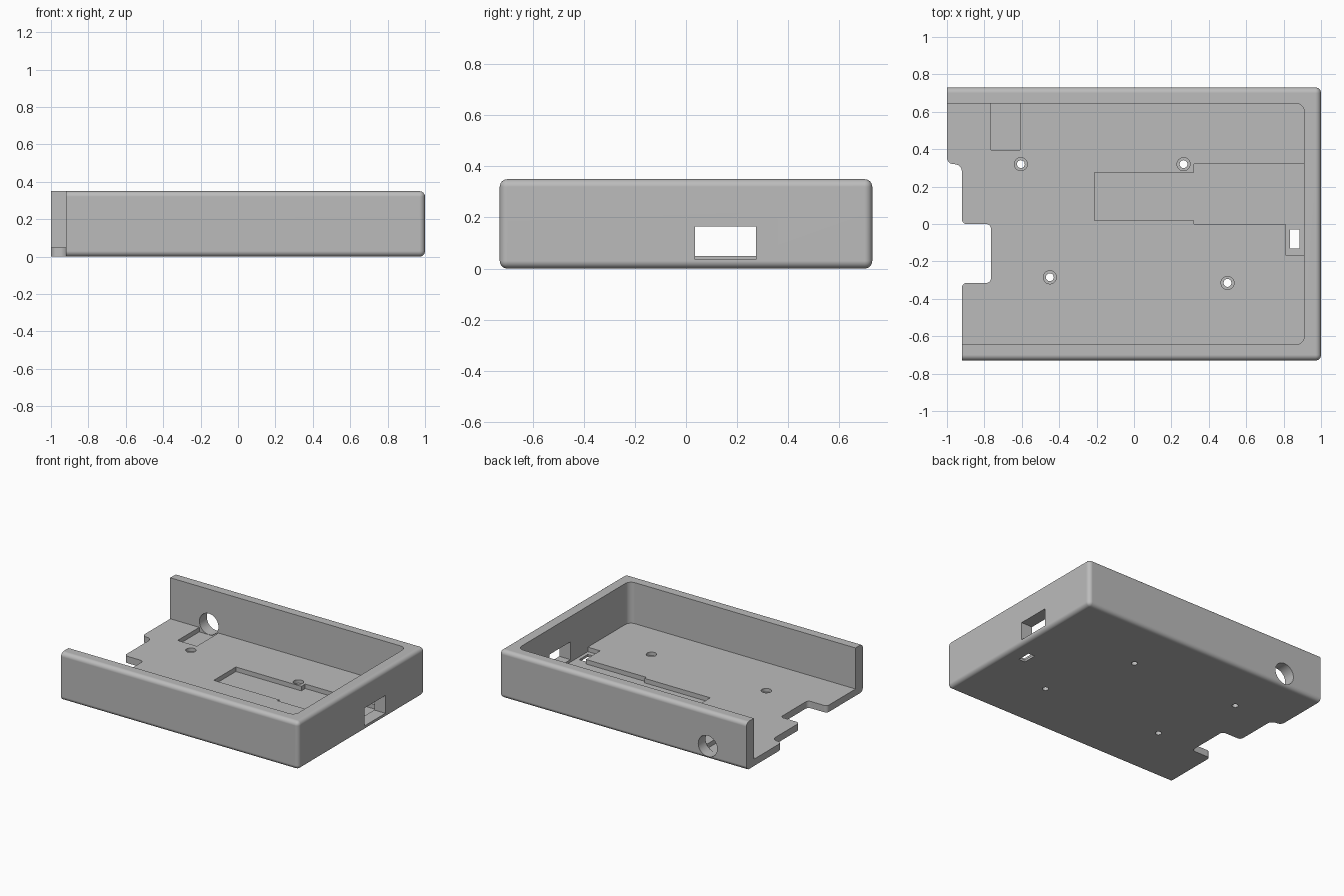
import bpy, bmesh, math
from mathutils import Vector

if "Cube" in bpy.data.objects:
    bpy.data.objects.remove(bpy.data.objects["Cube"], do_unlink=True)

FLOOR, POCKET, HEIGHT = 0.05, 0.017, 0.35

grey = bpy.data.materials.new("plain grey")
grey.use_nodes = True
colour = (0.5, 0.5, 0.5, 1)
grey.diffuse_color = colour
grey.node_tree.nodes["Principled BSDF"].inputs["Base Color"].default_value = colour


def add_object(name, bm):
    bmesh.ops.recalc_face_normals(bm, faces=bm.faces)
    mesh = bpy.data.meshes.new(name)
    bm.to_mesh(mesh)
    bm.free()
    mesh.materials.append(grey)
    obj = bpy.data.objects.new(name, mesh)
    bpy.context.collection.objects.link(obj)
    return obj


def fillet(corners, steps=6):
    """Outline from (x, y, radius) right-angled corners."""
    outline = []
    for i, (x, y, r) in enumerate(corners):
        p = Vector((x, y))
        if r == 0:
            outline.append(p)
            continue
        u = (Vector(corners[i - 1][:2]) - p).normalized() * r
        v = (Vector(corners[(i + 1) % len(corners)][:2]) - p).normalized() * r
        for k in range(steps + 1):
            a = math.pi / 2 * k / steps
            outline.append(p + u * (1 - math.sin(a)) + v * (1 - math.cos(a)))
    return outline


def prism(name, corners, z0, z1):
    bm = bmesh.new()
    face = bm.faces.new([bm.verts.new((p.x, p.y, z0)) for p in fillet(corners)])
    top = bmesh.ops.extrude_face_region(bm, geom=[face])["geom"]
    bmesh.ops.translate(bm, vec=(0, 0, z1 - z0),
                        verts=[g for g in top if isinstance(g, bmesh.types.BMVert)])
    return add_object(name, bm)


def block(name, x0, x1, y0, y1, z0, z1):
    return prism(name, [(x0, y0, 0), (x1, y0, 0), (x1, y1, 0), (x0, y1, 0)], z0, z1)


def cylinder(name, radius, depth, location, along_y=False):
    bm = bmesh.new()
    bmesh.ops.create_cone(bm, cap_ends=True, segments=32, radius1=radius,
                          radius2=radius, depth=depth)
    obj = add_object(name, bm)
    obj.location = location
    if along_y:
        obj.rotation_euler.x = math.pi / 2
    return obj


# Rounded shell, overlong on the open side before trimming
case = block("case_tray", -1.3, 1, -0.73, 0.73, 0, HEIGHT)
rounding = case.modifiers.new("rounded edges", "BEVEL")
rounding.width, rounding.segments = 0.03, 6

cutters = [
    # Main cavity
    prism("cavity_cutter", [(-1.5, -0.645, 0), (0.91, -0.645, 0.045),
                            (0.91, 0.645, 0.045), (-1.5, 0.645, 0)], FLOOR, 1),
    # Notched open side
    prism("open_side_cutter", [
        (-2, -1, 0), (-0.92, -1, 0), (-0.92, -0.315, 0.025), (-0.765, -0.315, 0.025),
        (-0.765, 0, 0.025), (-0.92, 0, 0.025), (-0.92, 0.32, 0.04), (-1, 0.32, 0.035),
        (-1, 1, 0), (-2, 1, 0)], -1, 2),
    # Stepped connector recess in the floor
    prism("connector_recess_cutter", [
        (-0.21, 0.02, 0), (0.32, 0.02, 0), (0.32, 0, 0), (0.81, 0, 0),
        (0.81, -0.165, 0), (0.91, -0.165, 0), (0.91, 0.32, 0), (0.32, 0.32, 0),
        (0.32, 0.275, 0), (-0.21, 0.275, 0)], POCKET, 0.1),
    block("floor_slot_cutter", 0.833, 0.885, -0.13, -0.03, -0.1, 0.1),
    # Connector window in the end wall
    block("connector_window_cutter", 0.8, 1.2, 0.035, 0.275, 0.035, 0.165),
    # Recess and round opening in the back wall
    block("back_recess_cutter", -0.765, -0.61, 0.395, 0.645, POCKET, 0.1),
    cylinder("back_opening_cutter", 0.077, 0.4, (-0.687, 0.75, 0.095), True),
]

# Counterbored screw holes
for i, (x, y) in enumerate([(-0.605, 0.32), (0.265, 0.32), (-0.45, -0.285), (0.5, -0.315)]):
    cutters.append(cylinder(f"screw_hole_cutter_{i}", 0.021, 0.3, (x, y, 0)))
    cutters.append(cylinder(f"counterbore_cutter_{i}", 0.035, 0.1, (x, y, 0.075)))

for cutter in cutters:
    cutter.hide_render = True
    cutter.hide_viewport = True
    cut = case.modifiers.new(cutter.name, "BOOLEAN")
    cut.operation, cut.solver, cut.object = "DIFFERENCE", "EXACT", cutter

# Bake the cuts, then remove the cutters
bpy.context.view_layer.update()
baked = bpy.data.meshes.new_from_object(case.evaluated_get(bpy.context.evaluated_depsgraph_get()))
case.modifiers.clear()
case.data = baked
for cutter in cutters:
    bpy.data.objects.remove(cutter, do_unlink=True)

# Smooth the rounded edges only
bpy.ops.object.select_all(action="DESELECT")
case.select_set(True)
bpy.context.view_layer.objects.active = case
bpy.ops.object.shade_smooth_by_angle(angle=math.radians(30))
normals = case.modifiers.new("flat panels", "WEIGHTED_NORMAL")
normals.keep_sharp = True
